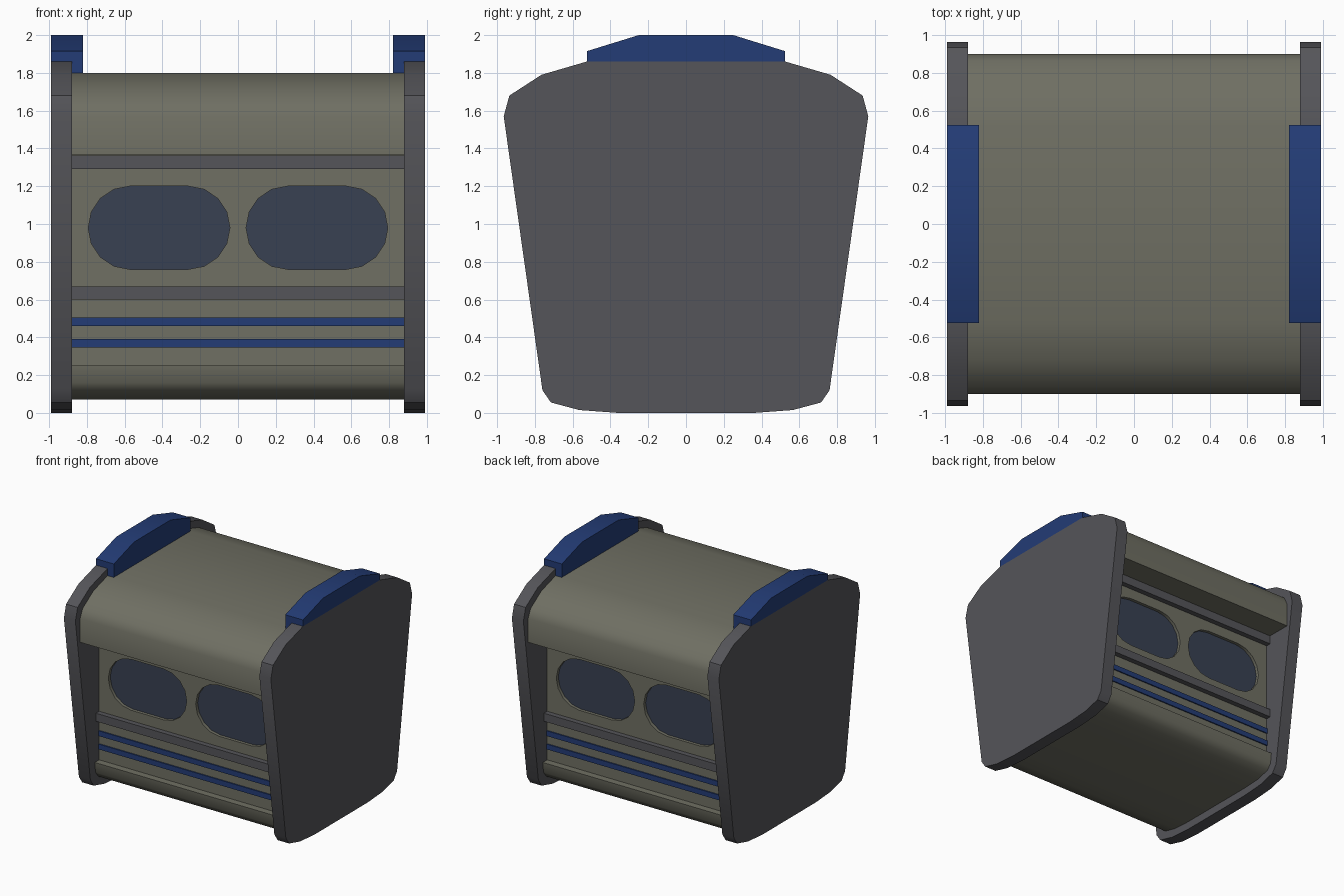
import bpy, math

if "Cube" in bpy.data.objects:
    bpy.data.objects.remove(bpy.data.objects["Cube"])


def material(name, rgb):
    m = bpy.data.materials.new(name)
    m.diffuse_color = (*rgb, 1)
    m.use_nodes = True
    m.node_tree.nodes["Principled BSDF"].inputs["Base Color"].default_value = m.diffuse_color
    return m


OLIVE = material("olive", (0.16, 0.16, 0.125))
DARK = material("dark_grey", (0.09, 0.09, 0.10))
BLUE = material("blue", (0.017, 0.045, 0.18))
GLASS = material("glass", (0.04, 0.052, 0.085))


def prism(name, profile, axis, a, b, mat):
    """Extrude a 2D profile from a to b; axis 'X' uses (y, z), 'Y' uses (x, z)."""
    def place(t, p):
        return (t, p[0], p[1]) if axis == 'X' else (p[0], t, p[1])
    n = len(profile)
    verts = [place(t, p) for t in (a, b) for p in profile]
    faces = [list(range(n)), list(range(n, 2 * n))]
    faces += [[i, (i + 1) % n, n + (i + 1) % n, n + i] for i in range(n)]
    me = bpy.data.meshes.new(name)
    me.from_pydata(verts, [], faces)
    ob = bpy.data.objects.new(name, me)
    bpy.context.collection.objects.link(ob)
    me.materials.append(mat)
    bpy.ops.object.select_all(action='DESELECT')
    bpy.context.view_layer.objects.active = ob
    ob.select_set(True)
    bpy.ops.object.mode_set(mode='EDIT')
    bpy.ops.mesh.select_all(action='SELECT')
    bpy.ops.mesh.normals_make_consistent(inside=False)
    bpy.ops.object.mode_set(mode='OBJECT')
    return ob


def smooth(ob):
    bpy.ops.object.select_all(action='DESELECT')
    bpy.context.view_layer.objects.active = ob
    ob.select_set(True)
    bpy.ops.object.shade_smooth_by_angle(angle=math.radians(40))


def mirrored(half):
    return half + [(-y, z) for y, z in reversed(half)]


def box(y0, y1, z0, z1):
    return [(y0, z0), (y1, z0), (y1, z1), (y0, z1)]


def oval(cx, cz=0.98, half=0.155, r=0.22):
    pts = []
    for side, start in ((1, -90), (-1, 90)):
        for k in range(9):
            t = math.radians(start + 22.5 * k)
            pts.append((cx + side * half + r * math.cos(t), cz + r * math.sin(t)))
    return pts


# Main body: overhanging top roll, recessed walls, rounded base ledge
body = prism("body", mirrored([
    (0.36, 0.07), (0.53, 0.08), (0.65, 0.11), (0.69, 0.16), (0.70, 0.25),
    (0.64, 0.25), (0.64, 1.365), (0.90, 1.365), (0.90, 1.57),
    (0.865, 1.645), (0.72, 1.74), (0.52, 1.80)]), 'X', -0.885, 0.885, OLIVE)

# Window recesses cut into both walls, with glass at the bottom
for s, face in ((-1, "front"), (1, "back")):
    for cx, side in ((-0.418, "left"), (0.418, "right")):
        cutter = prism("cutter", oval(cx), 'Y', s * 0.61, s * 0.70, OLIVE)
        cutter.hide_render = True
        mod = body.modifiers.new("recess", 'BOOLEAN')
        mod.operation, mod.solver, mod.object = 'DIFFERENCE', 'EXACT', cutter
        bpy.context.view_layer.objects.active = body
        bpy.ops.object.modifier_apply(modifier=mod.name)
        bpy.data.objects.remove(cutter)
        prism(f"{face}_{side}_window", oval(cx), 'Y', s * 0.60, s * 0.613, GLASS)
smooth(body)

# Trim strips and thin blue stripes across both walls
for s, face in ((-1, "front"), (1, "back")):
    for name, depth, z0, z1, mat in (
            ("upper_trim", 0.685, 1.29, 1.364, DARK),
            ("lower_trim", 0.685, 0.60, 0.67, DARK),
            ("upper_stripe", 0.65, 0.46, 0.505, BLUE),
            ("lower_stripe", 0.65, 0.345, 0.39, BLUE)):
        prism(f"{face}_{name}", box(s * 0.63, s * depth, z0, z1), 'X', -0.885, 0.885, mat)

panel = mirrored([
    (0.36, 0.0), (0.565, 0.015), (0.715, 0.055), (0.76, 0.12),
    (0.965, 1.57), (0.935, 1.68), (0.765, 1.79), (0.525, 1.86)])
cap = mirrored([(0.525, 1.86), (0.525, 1.915), (0.25, 2.0)])

# End panels with blue caps; the cap's inner lip drops down to the roof
for s, side in ((-1, "left"), (1, "right")):
    smooth(prism(f"{side}_end_panel", panel, 'X', s * 0.88, s * 0.99, DARK))
    smooth(prism(f"{side}_cap", cap, 'X', s * 0.82, s * 0.99, BLUE))
    prism(f"{side}_cap_lip", box(-0.525, 0.525, 1.795, 1.86), 'X', s * 0.82, s * 0.88, BLUE)
